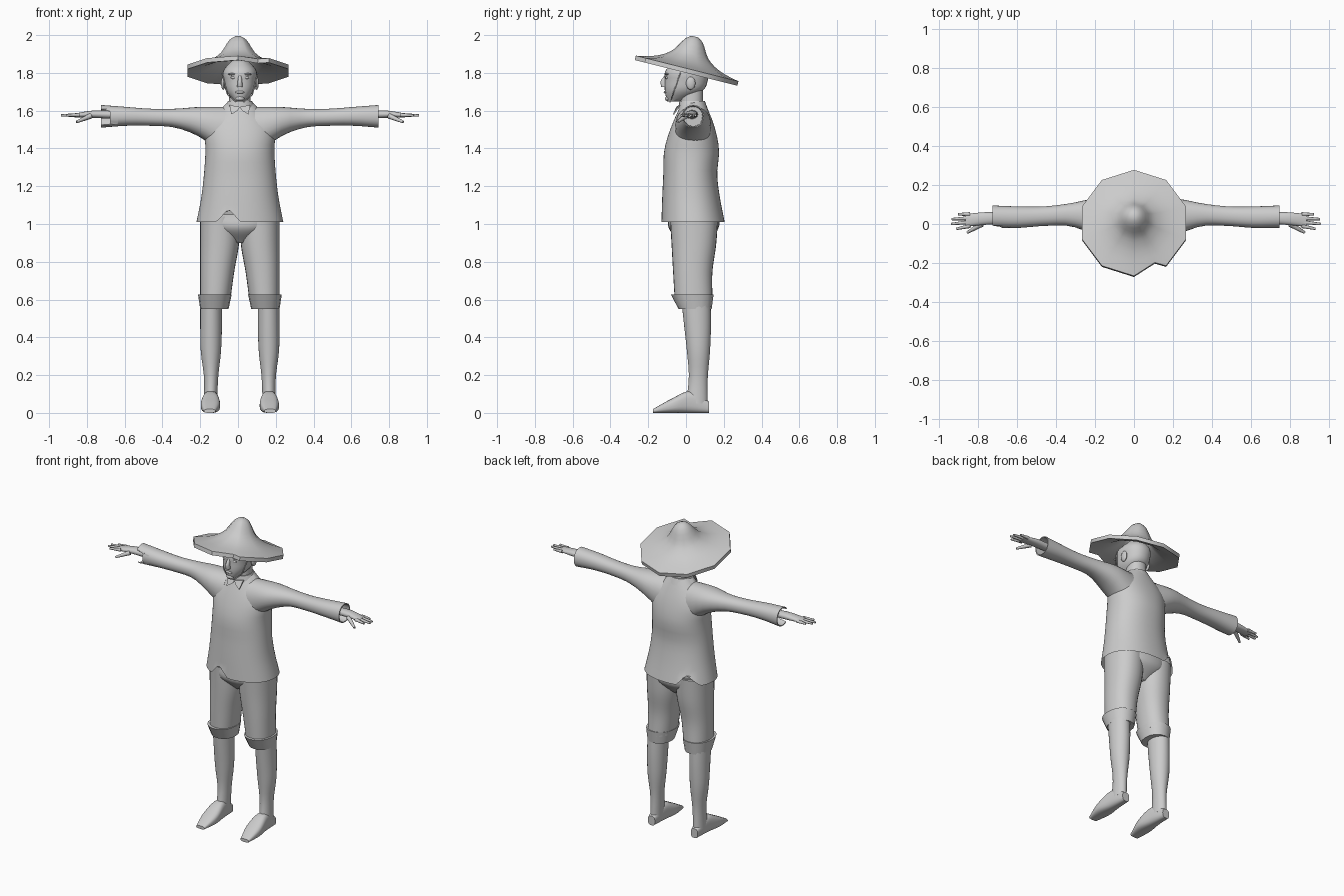
import bpy, bmesh
from math import cos, sin, pi, radians, copysign, floor
from mathutils import Vector, Matrix

cube = bpy.data.objects.get("Cube")
if cube:
    bpy.data.objects.remove(cube, do_unlink=True)

GREY = (0.6, 0.6, 0.6, 1)
grey = bpy.data.materials.new("plain grey")
grey.use_nodes = True
grey.diffuse_color = GREY
grey.node_tree.nodes["Principled BSDF"].inputs["Base Color"].default_value = GREY
MID = 0.01  # body centre line


def finish(name, bm, angle=45):
    bmesh.ops.recalc_face_normals(bm, faces=bm.faces)
    mesh = bpy.data.meshes.new(name)
    bm.to_mesh(mesh)
    bm.free()
    mesh.materials.append(grey)
    mesh.polygons.foreach_set("use_smooth", [True] * len(mesh.polygons))
    mesh.set_sharp_from_angle(angle=radians(angle))
    bpy.context.collection.objects.link(bpy.data.objects.new(name, mesh))


def skin(bm, rings, open_start=False):
    loops = [[bm.verts.new(point) for point in ring] for ring in rings]
    count = len(loops[0])
    for lower, upper in zip(loops, loops[1:]):
        for i in range(count):
            j = (i + 1) % count
            bm.faces.new((lower[i], lower[j], upper[j], upper[i]))
    if not open_start:
        bm.faces.new(loops[0])
    bm.faces.new(loops[-1])


def sample(track, u):
    """Smooth curve through evenly spaced values; a lone number is constant."""
    if not isinstance(track, tuple):
        return track
    first = 2 * track[0] - track[1]
    last = 2 * track[-1] - track[-2]
    padded = (first, *track, last)
    place = u * (len(track) - 1)
    k = min(floor(place), len(track) - 2)
    f = place - k
    a, b, c, d = padded[k:k + 4]
    return b + f / 2 * (c - a + f * (2 * a - 5 * b + 4 * c - d + f * (3 * (b - c) + d - a)))


def mirrored(half):
    return tuple(-h for h in half), half


def loft(name, axis, span, across, other, side=1, power=2.2, sides=28, steps=14,
         hollow=0, open_start=False, warp=None):
    """Rounded sections along an axis; across and other are (low, high) tracks."""
    order = {"z": (1, 2, 0), "x": (0, 1, 2), "y": (1, 0, 2)}[axis]
    stations = [(k / steps, 0, 1) for k in range(steps + 1)]
    if hollow:  # lip, then inner wall going back inside
        stations += [(1, 0, 0.9), (1, hollow, 0.85)]
    rings = []
    for u, back, scale in stations:
        t = span[0] + u * (span[1] - span[0]) - back
        a0, a1, b0, b1 = [sample(track, u) for track in (*across, *other)]
        ring = []
        for i in range(sides):
            c, s = cos(2 * pi * i / sides), sin(2 * pi * i / sides)
            c = copysign(abs(c) ** (2 / power), c) * scale
            s = copysign(abs(s) ** (2 / power), s) * scale
            place = (t, (a0 + a1 + c * (a1 - a0)) / 2, (b0 + b1 + s * (b1 - b0)) / 2)
            point = Vector([place[m] for m in order])
            if warp:
                warp(point)
            ring.append((MID + side * point.x, point.y, point.z))
        rings.append(ring)
    bm = bmesh.new()
    skin(bm, rings, open_start)
    finish(name, bm)


def rod(name, start, end, thick, thin, side):
    start, end = [Vector((MID + side * x, y, z)) for x, y, z in (start, end)]
    along = end - start
    turn = along.to_track_quat("Z", "Y").to_matrix().to_4x4()
    bm = bmesh.new()
    bmesh.ops.create_cone(bm, cap_ends=True, segments=8, radius1=thick, radius2=thin,
                          depth=along.length,
                          matrix=Matrix.Translation((start + end) / 2) @ turn)
    finish(name, bm)


def blob(name, place, size):
    bm = bmesh.new()
    bmesh.ops.create_uvsphere(bm, u_segments=12, v_segments=8, radius=1,
                              matrix=Matrix.Translation(place) @ Matrix.Diagonal((*size, 1)))
    finish(name, bm)


# Shirt, with a torn notch in the front and back of the hem
def torn_hem(point):
    centre = -0.06 if point.y < 0 else -0.14
    point.z = max(point.z, 1.08 - 1.1 * abs(point.x - centre))


loft("shirt", "z", (1.01, 1.645), mirrored((.23, .205, .19, .182, .18, .065)),
     ((-.13, -.126, -.12, -.115, -.077, -.02), (.205, .18, .165, .175, .15, .1)),
     sides=64, open_start=True, warp=torn_hem)

# Neck, collar and collar flaps
loft("neck", "z", (1.58, 1.72), mirrored((.06, .055)), (-.03, .09))
loft("collar", "z", (1.61, 1.65), mirrored((.085, .064)), ((-.04, -.035), (.115, .1)),
     steps=2, hollow=.03)
for side in (1, -1):
    outline = [(0, -.043, 1.62), (.012, -.05, 1.6), (.045, -.062, 1.58), (.055, -.03, 1.63)]
    bm = bmesh.new()
    skin(bm, [[(MID + side * x, y - lift, z) for x, y, z in outline] for lift in (0, .008)])
    finish("collar_flap", bm)

# Head and face
loft("head", "z", (1.648, 1.868), mirrored((.025, .073, .086, .087, .04)),
     ((-.1, -.112, -.113, -.108, -.05), (-.03, .085, .115, .115, .07)))
loft("nose", "z", (1.725, 1.785), mirrored((.015, .012, .008)),
     ((-.132, -.135, -.115), -.1), sides=10, steps=6)
blob("mouth", (MID, -.108, 1.698), (.024, .01, .008))
blob("chin", (MID, -.096, 1.664), (.024, .016, .013))
for side in (1, -1):
    blob("eye", (MID + side * .034, -.1, 1.775), (.015, .01, .008))
    blob("brow", (MID + side * .036, -.1, 1.793), (.026, .012, .006))
    blob("ear", (MID + side * .088, .025, 1.745), (.012, .025, .035))
    cheek = (.066, -.07, 1.685)
    rod("chin_string", (.095, -.03, 1.8), cheek, .003, .003, side)
    rod("chin_string_end", cheek, (.02, -.085, 1.645), .003, .003, side)

# Ten-sided straw hat with a chipped brim, tilted back
SLOPE = (.206, .177, .105, .068, .047, .034, .024)
RADIUS = .28
corners = [(radians(90 - 36 * i), 1) for i in range(10)]
corners.insert(5, (radians(-63), .84))
levels = [k / 18 for k in range(1, 19)]
layers = [(u, 0) for u in levels] + [(u, .024) for u in reversed(levels)]
rings = []
for u, drop in layers:
    height = sample(SLOPE, u) - drop
    rings.append([(RADIUS * u * (1 + (reach - 1) * u ** 3) * cos(angle),
                   RADIUS * u * (1 + (reach - 1) * u ** 3) * sin(angle), height)
                  for angle, reach in corners])
bm = bmesh.new()
skin(bm, rings)
tilt = Matrix.Translation((0, 0, 1.8)) @ Matrix.Rotation(radians(-14), 4, "X")
bmesh.ops.transform(bm, matrix=tilt, verts=bm.verts)
finish("straw_hat", bm)


# Right sleeve has a tear at the front of its opening
def torn_sleeve(point):
    if point.x > .7 and point.y < .03 and 1.53 < point.z < 1.6:
        point.x -= .09


# Limbs, the same on both sides
for side, label in ((1, "left"), (-1, "right")):
    loft(label + "_sleeve", "x", (.08, .735),
         ((-.06, -.05, -.01, -.01, -.02, -.02), (.13, .13, .105, .09, .09, .095)),
         ((1.36, 1.46, 1.51, 1.52, 1.52, 1.51), (1.62, 1.62, 1.61, 1.61, 1.62, 1.63)),
         side, hollow=.1, warp=torn_sleeve if side < 0 else None)
    loft(label + "_hand", "x", (.6, .875), ((0, 0, -.005, -.015), (.065, .06, .06, .05)),
         ((1.555, 1.565), (1.605, 1.6, 1.6, 1.585)), side, sides=16)
    for i in range(4):
        reach = .95 - .015 * (i - 1.4) ** 2
        rod(label + "_finger", (.85, .02 * i - .01, 1.577),
            (reach, .025 * i - .025, 1.575), .011, .006, side)
    rod(label + "_thumb", (.79, 0, 1.572), (.865, -.044, 1.54), .015, .007, side)
    loft(label + "_trouser_leg", "z", (.6, 1.04), ((.05, .03, .005, 0), .21),
         ((-.06, -.085), (.14, .14, .16, .17)), side)
    loft(label + "_trouser_cuff", "z", (.55, .628), ((.06, .043), (.21, .222)),
         ((-.04, -.08), (.136, .146)), side, sides=16, steps=2)
    loft(label + "_calf", "z", (.05, .6),
         ((.12, .115, .1, .095, .095), (.19, .19, .207, .21, .21)),
         ((0, .015, .005, -.01, -.025), (.115, .115, .127, .132, .13)), side, power=2)
    loft(label + "_foot", "y", (-.175, .122), ((.13, .105, .115, .13), (.19, .207, .194, .18)),
         (0, (.02, .075, .115, .06)), side, power=2.8)

# Seat of the trousers
loft("trouser_seat", "z", (.9, 1.05), mirrored((.05, .17, .205)),
     ((-.02, -.09, -.09), (.1, .17, .178)))
